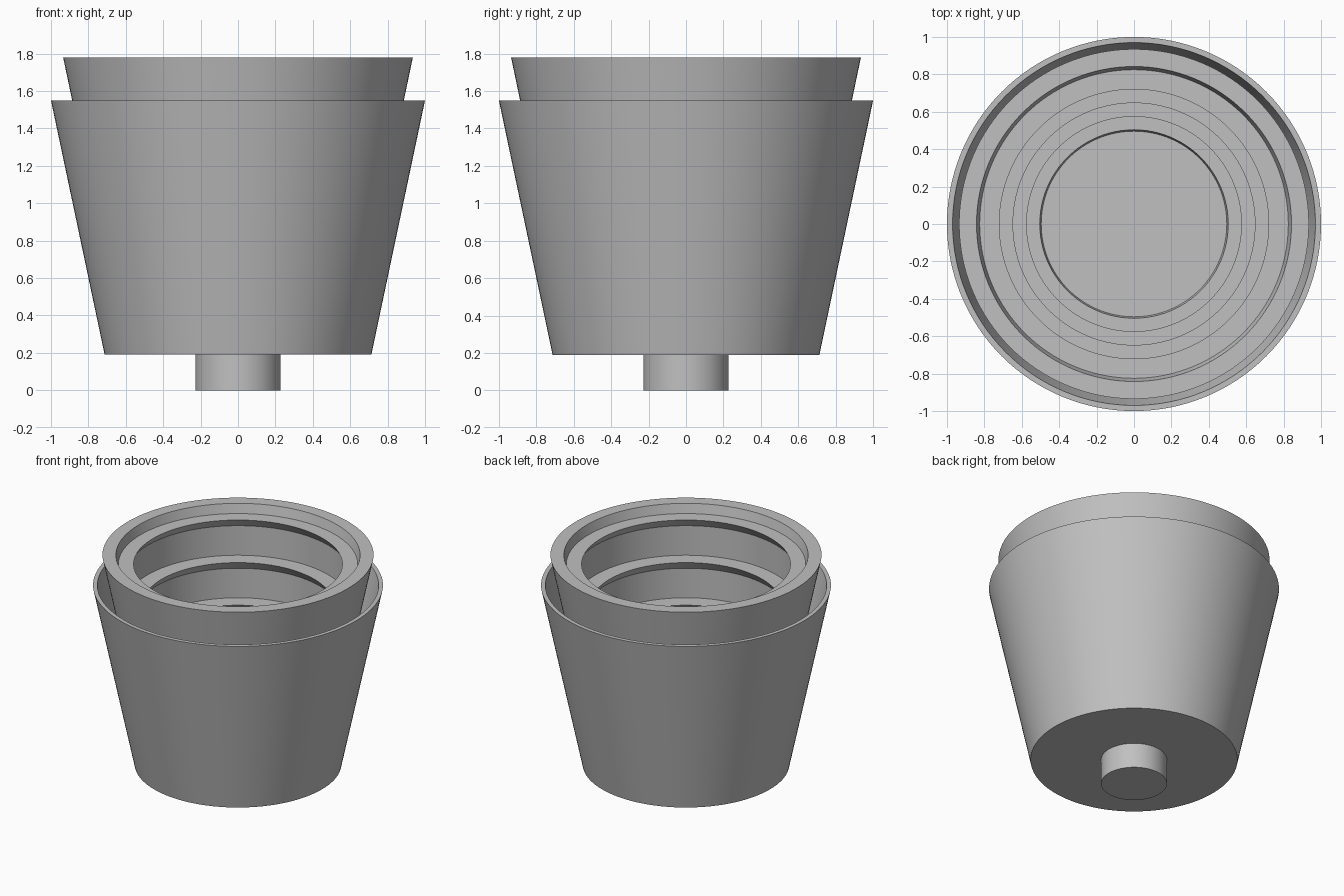
import bpy, bmesh, math

cube = bpy.data.objects.get("Cube")
if cube:
    bpy.data.objects.remove(cube, do_unlink=True)

grey = bpy.data.materials.new("mid_grey")
grey.use_nodes = True
colour = (0.53, 0.53, 0.53, 1)
grey.diffuse_color = colour
grey.node_tree.nodes["Principled BSDF"].inputs["Base Color"].default_value = colour

SIDES = 128
TAPER = 0.21


def lathe(name, profile):
    """Revolve (radius, height) points, starting and ending on the axis."""
    bm = bmesh.new()
    rings = []
    for r, z in profile:
        if r == 0:
            rings.append([bm.verts.new((0, 0, z))] * SIDES)
        else:
            angles = [2 * math.pi * i / SIDES for i in range(SIDES)]
            rings.append([bm.verts.new((r * math.cos(a), r * math.sin(a), z)) for a in angles])
    for low, high in zip(rings, rings[1:]):
        for i in range(SIDES):
            j = (i + 1) % SIDES
            corners = dict.fromkeys((low[i], low[j], high[j], high[i]))
            bm.faces.new(list(corners))
    bmesh.ops.recalc_face_normals(bm, faces=bm.faces)
    mesh = bpy.data.meshes.new(name)
    bm.to_mesh(mesh)
    bm.free()
    mesh.materials.append(grey)
    obj = bpy.data.objects.new(name, mesh)
    bpy.context.collection.objects.link(obj)
    bpy.ops.object.select_all(action="DESELECT")
    obj.select_set(True)
    bpy.context.view_layer.objects.active = obj
    bpy.ops.object.shade_smooth_by_angle(angle=math.radians(25))
    return obj


# Foot peg
lathe("foot_peg", [(0, 0), (0.227, 0), (0.227, 0.2), (0, 0.2)])

# Thin tapered outer cup
lathe("outer_cup", [(0, 0.19), (0.713, 0.19), (1, 1.55), (0.97, 1.55),
                    (0.97 - TAPER * 1.3, 0.25), (0, 0.25)])

# Inner cup: tapered outside, rim, then undercut steps narrowing to the floor
profile = [(0, 0.24), (0.935 - TAPER * 1.54, 0.24), (0.935, 1.78),
           (0.842, 1.78), (0.825, 1.71)]
for step in range(3):
    lip, top = 0.72 - 0.073 * step, 1.71 - 0.29 * step
    profile += [(lip, top), (lip + 0.047, top - 0.065), (lip + 0.047, top - 0.29)]
profile += [(0.504, 0.84), (0.496, 0.8), (0, 0.8)]
lathe("inner_cup", profile)
